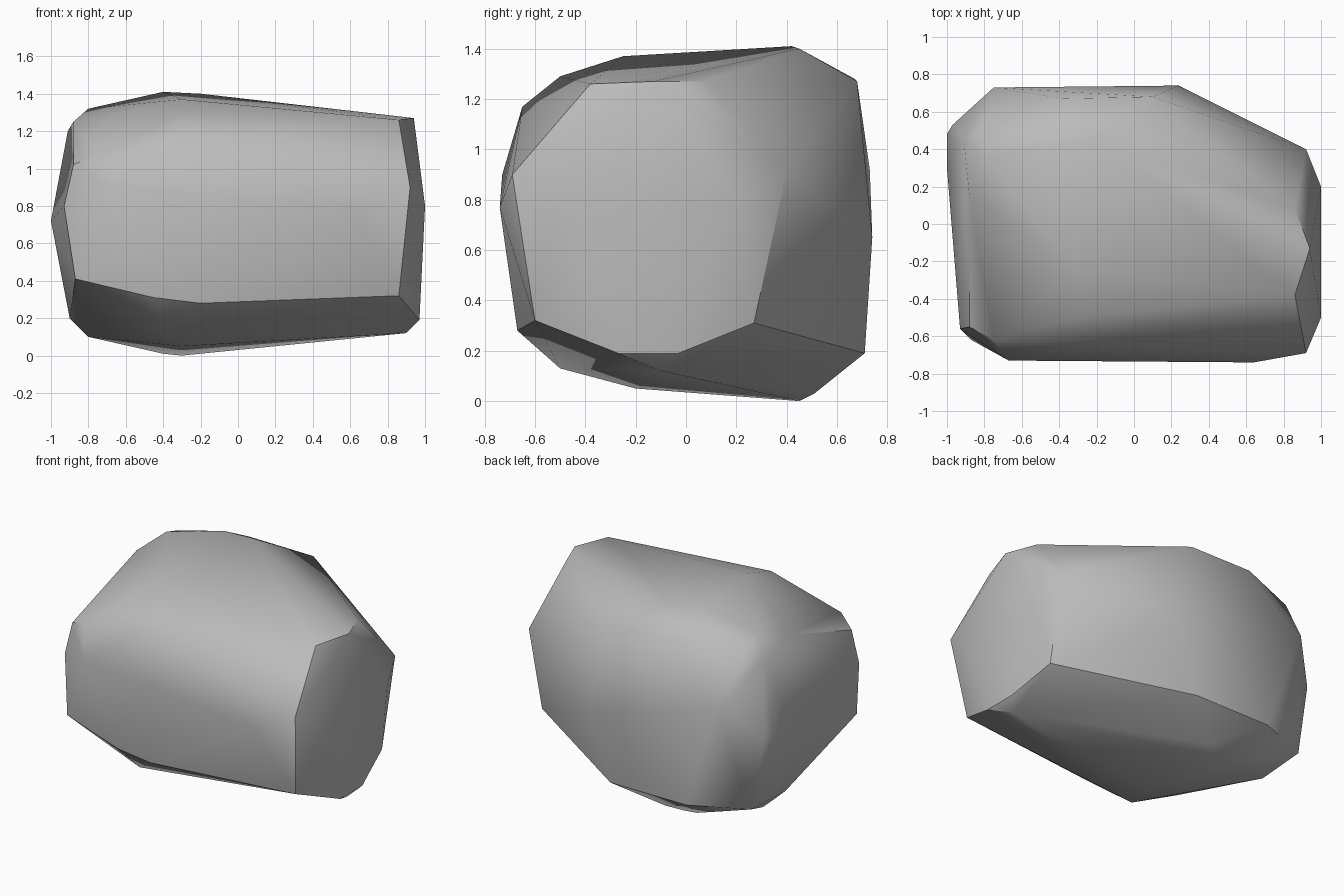
import bpy
import bmesh
import math
from mathutils import Vector

# Remove the default object only
default_cube = bpy.data.objects.get("Cube")
if default_cube:
    bpy.data.objects.remove(default_cube, do_unlink=True)


def make_material(name, colour):
    material = bpy.data.materials.new(name)
    material.use_nodes = True
    material.diffuse_color = colour
    shader = material.node_tree.nodes["Principled BSDF"]
    shader.inputs["Base Color"].default_value = colour
    shader.inputs["Roughness"].default_value = 0.9
    return material


# Corners of the boulder, grouped by the side of the stone they belong to
corners = {
    "left_end": [
        (.86, -.38, 1.26), (.94, -.13, 1.27), (.86, .08, 1.27),
        (.92, .4, .91), (1, .2, .8), (1, -.5, .8), (.92, -.69, .9),
        (.86, -.6, .32), (.97, -.27, .19), (.97, -.03, .19), (.91, .27, .31),
        (.9, -.1, .12),
    ],
    "right_end": [
        (-1, .48, .72), (-1, .3, .72), (-.97, .53, .72), (-.93, -.56, .8),
        (-.88, -.55, 1.02), (-.87, -.62, .41), (-.9, .2, .2),
        (-.88, .15, 1.25), (-.91, .45, 1.2),
    ],
    "top": [
        (-.8, .36, 1.32), (-.4, .42, 1.41), (-.2, .45, 1.4),
        (-.3, -.25, 1.37), (-.3, -.5, 1.29), (-.82, .5, 1.27),
        (-.38, .67, 1.28), (.1, .68, 1.27),
    ],
    "front": [
        (-.75, -.62, 1.08), (-.3, -.65, 1.17), (-.67, -.73, .9),
        (.64, -.74, .77), (-.45, -.67, .31), (-.2, -.67, .28),
    ],
    "back": [
        (.24, .74, .65), (-.75, .73, .92), (.08, .71, .19),
        (-.5, .71, .19), (-.88, .55, .2),
    ],
    "underside": [
        (-.4, .45, .01), (-.3, .45, 0), (-.2, .51, .03),
        (-.3, -.2, .05), (-.4, -.5, .13), (-.8, .3, .1),
    ],
}


def make_stone(name, points, material):
    """Wrap the corners in a convex skin and merge its flat regions."""
    bm = bmesh.new()
    for point in points:
        bm.verts.new(Vector(point))
    hull = bmesh.ops.convex_hull(bm, input=bm.verts[:])
    buried = {item for key in ("geom_interior", "geom_unused")
              for item in hull[key] if isinstance(item, bmesh.types.BMVert)}
    bmesh.ops.delete(bm, geom=list(buried), context="VERTS")
    bmesh.ops.dissolve_limit(bm, angle_limit=math.radians(2),
                             verts=bm.verts[:], edges=bm.edges[:])
    bmesh.ops.recalc_face_normals(bm, faces=bm.faces[:])
    mesh = bpy.data.meshes.new(name)
    bm.to_mesh(mesh)
    bm.free()
    mesh.materials.append(material)
    stone = bpy.data.objects.new(name, mesh)
    bpy.context.collection.objects.link(stone)
    return stone


# Boulder: one weathered stone with soft facets and a few hard edges
stone_grey = make_material("stone grey", (.5, .5, .5, 1))
all_corners = [point for side in corners.values() for point in side]
boulder = make_stone("boulder", all_corners, stone_grey)

# Smooth shading that keeps the hard edges crisp
bpy.ops.object.select_all(action="DESELECT")
boulder.select_set(True)
bpy.context.view_layer.objects.active = boulder
bpy.ops.object.shade_smooth_by_angle(angle=math.radians(35))
